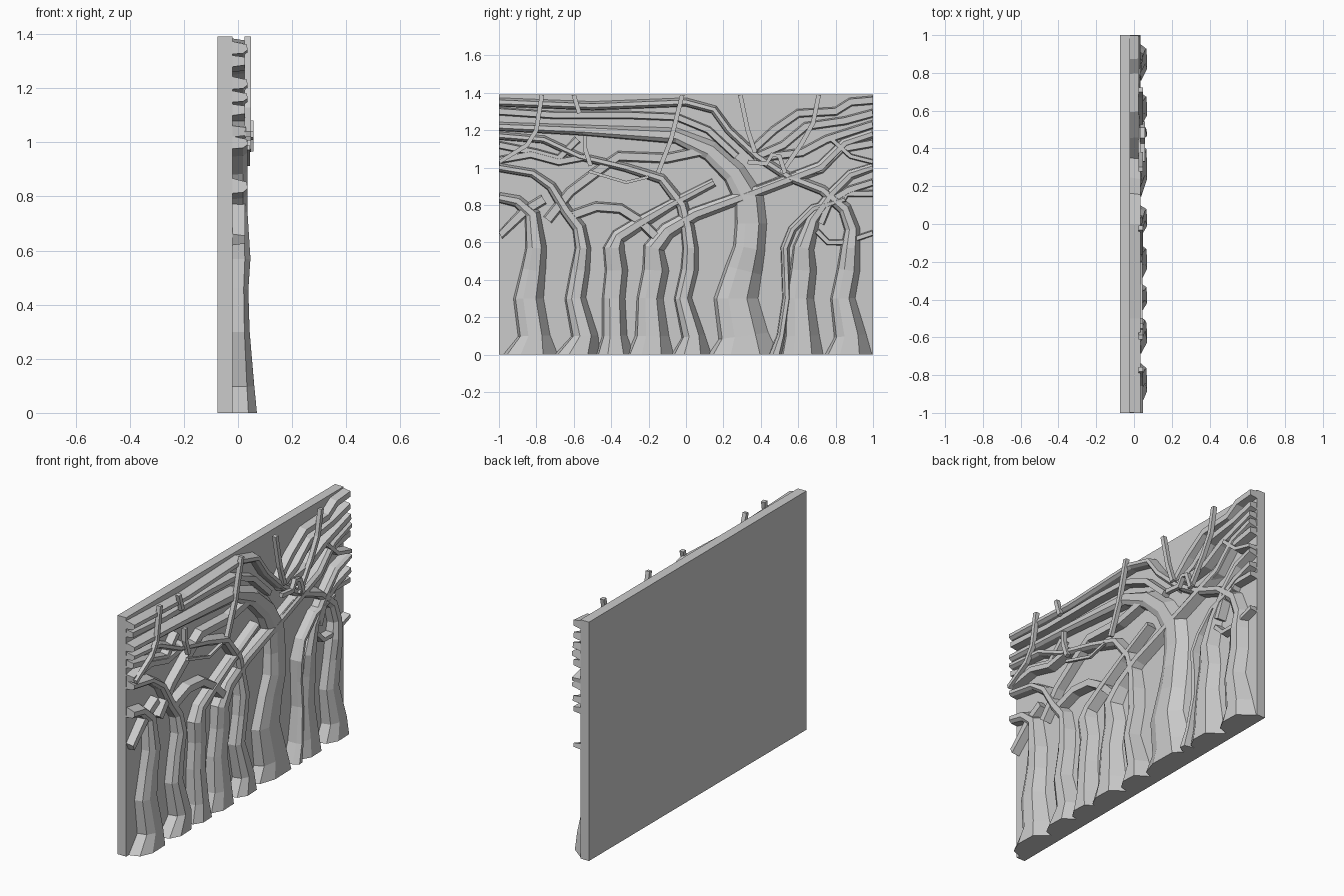
import bpy
from mathutils import Vector

BACK, FACE, TOP = -0.075, -0.02, 1.39


def mesh_object(name, verts, faces):
    me = bpy.data.meshes.new(name)
    me.from_pydata(verts, [], faces)
    me.update()
    ob = bpy.data.objects.new(name, me)
    bpy.context.collection.objects.link(ob)
    return ob


def clamp(v, lo, hi):
    return max(lo, min(hi, v))


def strip(name, pts, profile):
    """Sweep a profile over (y, z, width, height) points lying on the panel."""
    n, verts, faces = len(profile), [], []
    for i, (y, z, w, h) in enumerate(pts):
        a, b = pts[max(i - 1, 0)], pts[min(i + 1, len(pts) - 1)]
        t = Vector((b[0] - a[0], b[1] - a[1])).normalized()
        if z == 0:
            t = Vector((0, -1))
        for s, x0, k in profile:
            verts.append((x0 + k * h, clamp(y - t.y * s * w, -1, 1),
                          clamp(z + t.x * s * w, 0, TOP)))
    for i in range(len(pts) - 1):
        for j in range(n):
            k = (j + 1) % n
            faces.append((i * n + j, i * n + k, i * n + n + k, i * n + n + j))
    faces += [tuple(range(n))[::-1], tuple(range((len(pts) - 1) * n, len(pts) * n))]
    return mesh_object(name, verts, faces)


ROOT = [(-.5, FACE - .01, 0), (-.33, 0, 1), (.33, 0, 1), (.5, FACE - .01, 0)]
TRUNK = [(-.5, FACE - .01, 0), (-.42, 0, .55), (-.18, 0, 1), (.22, 0, .95), (.5, FACE - .01, 0)]


def trunk(name, upper, foot):
    """Upper (y, z, width) path followed by (y, width) at fixed foot heights."""
    pts = [(y, z, w, .035) for y, z, w in upper]
    for (y, w), (z, h) in zip(foot, ((.57, .046), (.45, .038), (.3, .043), (.1, .06), (0, .07))):
        pts.append((y, z, w, h))
    strip(name, pts, TRUNK)


def root(name, pts, w=.055, h=.025):
    strip(name, [(y, z, w, h) for y, z in pts], ROOT)


def twig(name, pts, r=.012, x=.036):
    """Thin rod floating in front of the roots."""
    square = [(-.5, x - r, 0), (-.5, x + r, 0), (.5, x + r, 0), (.5, x - r, 0)]
    strip(name, [(y, z, 2 * r, 0) for y, z in pts], square)


# Backing panel
slab = [(x, y, z) for x in (BACK, FACE) for y in (-1, 1) for z in (0, TOP)]
mesh_object("back_panel", slab, [(0, 1, 3, 2), (4, 6, 7, 5), (0, 4, 5, 1),
                                 (2, 3, 7, 6), (0, 2, 6, 4), (1, 5, 7, 3)])

# Trunks that bend over into long roots
trunk("trunk_1", [(-1, .84, .06), (-.9, .82, .07), (-.82, .75, .09)],
      [(-.80, .12), (-.815, .14), (-.84, .17), (-.81, .18), (-.83, .30)])
trunk("trunk_2", [(-1, 1.0, .05), (-.82, .97, .05), (-.72, .9, .06), (-.64, .77, .07), (-.57, .68, .08)],
      [(-.55, .09), (-.565, .11), (-.59, .12), (-.54, .15), (-.58, .25)])
trunk("trunk_3", [(.15, .92, .05), (-.08, .8, .06), (-.25, .7, .08), (-.36, .63, .09)],
      [(-.385, .12), (-.37, .13), (-.385, .13), (-.38, .14), (-.38, .21)])
trunk("trunk_4", [(1, 1.18, .06), (.85, 1.13, .06), (.72, 1.0, .07), (.35, .86, .07), (.05, .75, .08), (-.1, .66, .1)],
      [(-.17, .12), (-.16, .15), (-.19, .15), (-.18, .19), (-.19, .26)])
trunk("trunk_5", [(-1, 1.17, .045), (-.76, 1.15, .045), (-.57, 1.06, .045), (-.32, 1.0, .05),
                  (-.13, .94, .06), (-.02, .8, .07), (.01, .68, .08)],
      [(.025, .09), (.02, .1), (-.015, .1), (.04, .13), (.03, .22)])
trunk("main_trunk", [(-1, 1.22, .05), (-.55, 1.2, .06), (-.05, 1.17, .09), (.13, 1.09, .12),
                     (.26, .97, .14), (.34, .83, .17), (.35, .7, .18)],
      [(.34, .18), (.31, .21), (.27, .25), (.31, .28), (.31, .39)])
trunk("trunk_6", [(1, 1.0, .05), (.88, .96, .06), (.78, .86, .06), (.68, .72, .08)],
      [(.63, .12), (.63, .15), (.61, .16), (.62, .2), (.62, .24)])
trunk("trunk_7", [(-1, 1.35, .05), (-.5, 1.33, .05), (.0, 1.35, .05), (.15, 1.31, .05), (.23, 1.2, .05),
                  (.38, 1.06, .05), (.55, .95, .055), (.73, .88, .06), (.85, .78, .08), (.89, .67, .09)],
      [(.88, .11), (.87, .13), (.84, .14), (.88, .18), (.87, .26)])
trunk("thin_trunk", [(.85, .83, .04), (.68, .78, .05), (.57, .67, .05)],
      [(.53, .05), (.535, .05), (.54, .05), (.51, .05), (.48, .08)])

# Roots crossing the upper panel
root("root_left_1", [(-1, 1.3), (-.7, 1.28), (-.3, 1.28), (-.05, 1.27), (.12, 1.2), (.27, 1.06)], .045)
root("root_left_2", [(-1, 1.12), (-.8, 1.08), (-.68, 1.05), (-.58, 1.15)], .045)
root("root_left_3", [(-1, 1.04), (-.83, 1.07), (-.68, 1.03), (-.52, 1.06)], .045, .03)
root("root_left_4", [(-1, .64), (-.86, .77), (-.76, .83)], .06)
root("root_middle_1", [(-.74, .72), (-.62, .87), (-.46, .99), (-.36, 1.06), (-.1, 1.05), (.14, 1.1)], .06)
root("root_middle_2", [(-.62, .74), (-.48, .79), (-.35, .78), (-.24, .71), (-.16, .63)], .06, .03)
root("root_right_1", [(.34, 1.08), (.47, 1.2), (.6, 1.29), (.8, 1.3), (.88, 1.35), (1, 1.36)], .05)
root("root_right_2", [(.36, 1.05), (.52, 1.12), (.64, 1.22), (.85, 1.25), (1, 1.29)], .05)
root("root_right_3", [(.45, 1.06), (.62, 1.08), (.75, 1.15), (1, 1.23)], .05, .03)
root("root_right_4", [(.38, .88), (.55, .95), (.72, .99), (.83, 1.1), (1, 1.13)], .05)
root("root_right_5", [(.7, .66), (.76, .6), (.85, .6), (1, .65)], .035)
root("root_right_6", [(.72, .7), (.77, .82), (.87, .88), (1, .92)], .045, .03)
root("root_right_7", [(.82, .8), (.86, .86), (1, .86)], .04)
root("root_right_8", [(.78, 1.15), (.88, 1.06), (1, 1.03)], .03, .035)

# Thin twigs in front
twig("twig_1", [(-.77, TOP), (-.8, 1.2), (-.85, 1.12), (-1, 1.03)])
twig("twig_2", [(-.6, TOP), (-.57, 1.29)])
twig("twig_3", [(-.02, TOP), (-.08, 1.15), (-.15, .97)])
twig("twig_4", [(.29, TOP), (.33, 1.2), (.37, 1.08)])
twig("twig_5", [(.71, TOP), (.68, 1.24), (.62, 1.13), (.51, .97)])
twig("twig_6", [(-.54, 1.17), (-.54, 1.1), (-.51, 1.01)])
twig("twig_7", [(-.52, .98), (-.32, .92), (-.2, .95)], .008)
twig("twig_8", [(.33, 1.03), (.43, 1.02), (.46, 1.07), (.5, 1.06), (.53, .97)], .012, .045)
